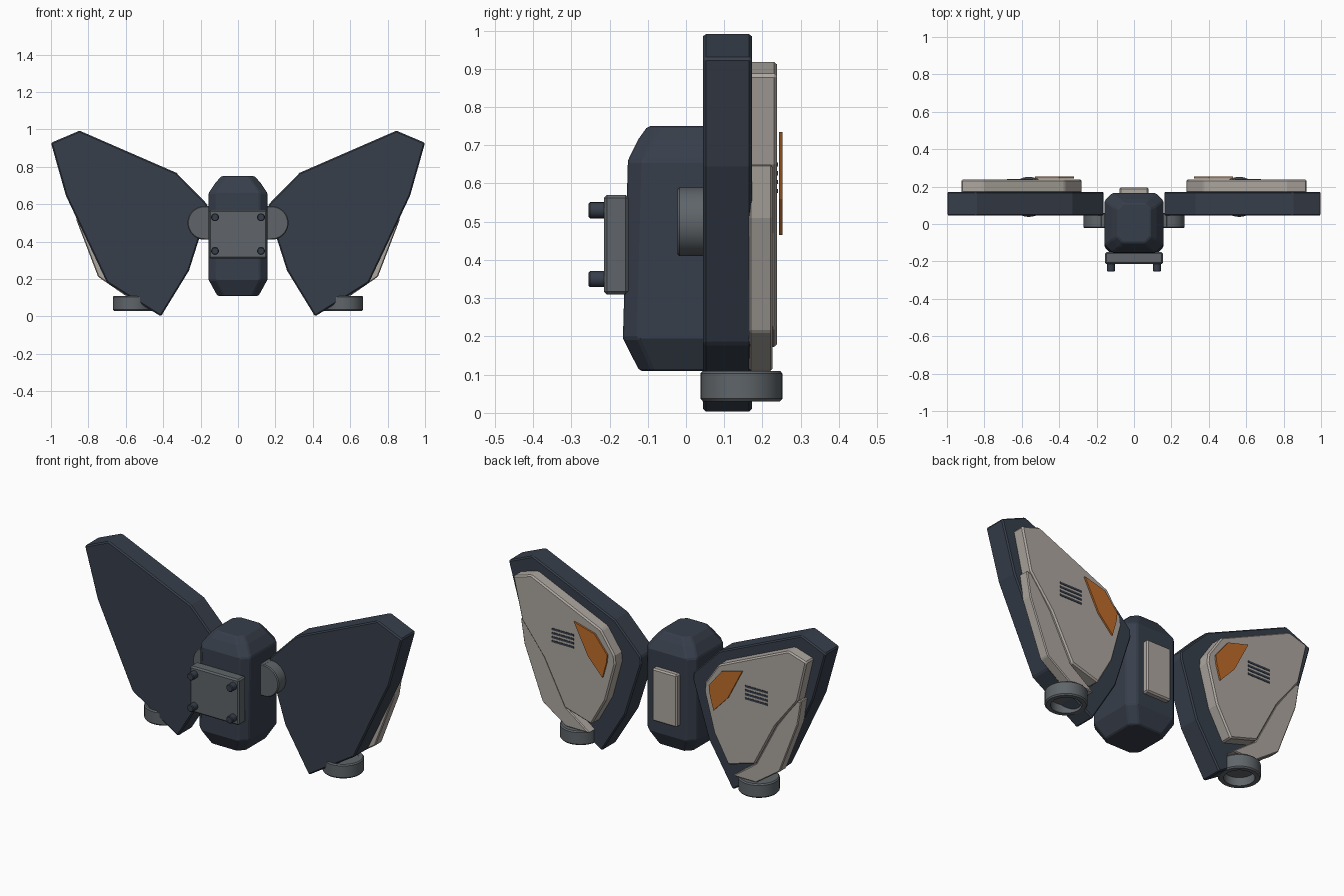
import bpy, bmesh, math
from mathutils import Matrix

if "Cube" in bpy.data.objects:
    bpy.data.objects.remove(bpy.data.objects["Cube"])


def material(name, rgb):
    m = bpy.data.materials.new(name)
    m.diffuse_color = (*rgb, 1)
    m.use_nodes = True
    m.node_tree.nodes["Principled BSDF"].inputs["Base Color"].default_value = m.diffuse_color
    return m


NAVY = material("dark_navy", (0.038, 0.049, 0.070))
GREY = material("steel_grey", (0.115, 0.130, 0.142))
PALE = material("warm_pale_grey", (0.42, 0.385, 0.35))
ORANGE = material("burnt_orange", (0.52, 0.15, 0.022))


def finish(name, bm, mat, bevel=0.0, smooth=False):
    bmesh.ops.recalc_face_normals(bm, faces=bm.faces)
    me = bpy.data.meshes.new(name)
    bm.to_mesh(me)
    bm.free()
    me.materials.append(mat)
    ob = bpy.data.objects.new(name, me)
    bpy.context.collection.objects.link(ob)
    if bevel:
        b = ob.modifiers.new("bevel", 'BEVEL')
        b.width, b.segments, b.limit_method = bevel, 1, 'ANGLE'
    if smooth:
        bpy.ops.object.select_all(action='DESELECT')
        ob.select_set(True)
        bpy.context.view_layer.objects.active = ob
        bpy.ops.object.shade_smooth_by_angle(angle=math.radians(35))
    return ob


def plate(name, outline, y0, y1, mat, side=1, bevel=0.0):
    """Outline in x, z extruded along y."""
    bm = bmesh.new()
    face = bm.faces.new([bm.verts.new((side * x, y0, z)) for x, z in outline])
    new = bmesh.ops.extrude_face_region(bm, geom=[face])["geom"]
    verts = [v for v in new if isinstance(v, bmesh.types.BMVert)]
    bmesh.ops.translate(bm, verts=verts, vec=(0, y1 - y0, 0))
    return finish(name, bm, mat, bevel)


def rect(x0, x1, z0, z1):
    return [(x0, z0), (x1, z0), (x1, z1), (x0, z1)]


def cylinder_y(name, x, z, r, y0, y1, mat, n=32, bevel=0.0):
    bm = bmesh.new()
    m = Matrix.Translation((x, (y0 + y1) / 2, z)) @ Matrix.Rotation(math.pi / 2, 4, 'X')
    bmesh.ops.create_cone(bm, cap_ends=True, segments=n, radius1=r, radius2=r,
                          depth=y1 - y0, matrix=m)
    return finish(name, bm, mat, bevel, True)


def lathe_z(name, x, y, profile, mat, n=40):
    """Closed radius, height profile revolved about a vertical axis."""
    bm = bmesh.new()
    rings = [[bm.verts.new((x + r * math.cos(2 * math.pi * i / n),
                            y + r * math.sin(2 * math.pi * i / n), z))
              for i in range(n)] for r, z in profile]
    for k, a in enumerate(rings):
        b = rings[(k + 1) % len(rings)]
        for i in range(n):
            j = (i + 1) % n
            bm.faces.new((a[i], a[j], b[j], b[i]))
    return finish(name, bm, mat, 0, True)


# Body: chamfered rectangles lofted upwards (z, half width, y front, y back, chamfer)
sections = [(0.11, 0.11, -0.122, 0.125, 0.035), (0.195, 0.157, -0.165, 0.165, 0.04),
            (0.66, 0.157, -0.152, 0.165, 0.04), (0.715, 0.12, -0.125, 0.135, 0.04),
            (0.75, 0.088, -0.10, 0.11, 0.03)]
bm = bmesh.new()
loops = []
for z, w, f, b, c in sections:
    pts = [(-w + c, f), (w - c, f), (w, f + c), (w, b - c),
           (w - c, b), (-w + c, b), (-w, b - c), (-w, f + c)]
    loops.append([bm.verts.new((x, y, z)) for x, y in pts])
for lo, hi in zip(loops, loops[1:]):
    for i in range(8):
        j = (i + 1) % 8
        bm.faces.new((lo[i], lo[j], hi[j], hi[i]))
bm.faces.new(loops[0])
bm.faces.new(loops[-1])
finish("body", bm, NAVY, 0.006)

# Front mount with four bolts, and rear cover
plate("front_mount", rect(-0.155, 0.155, 0.31, 0.57), -0.215, -0.15, GREY, 1, 0.008)
for x in (-0.123, 0.123):
    for z in (0.35, 0.53):
        cylinder_y("mount_bolt", x, z, 0.021, -0.255, -0.21, NAVY, 20, 0.004)
plate("rear_cover", rect(-0.078, 0.078, 0.27, 0.57), 0.155, 0.196, PALE, 1, 0.008)

WING = [(0.847, 0.993), (1.0, 0.928), (0.92, 0.645), (0.70, 0.18), (0.412, 0.0),
        (0.262, 0.245), (0.162, 0.56), (0.165, 0.60), (0.33, 0.768)]
PANEL = [(0.81, 0.92), (0.925, 0.885), (0.87, 0.65), (0.73, 0.47), (0.60, 0.22),
         (0.43, 0.17), (0.34, 0.33), (0.28, 0.55), (0.285, 0.60), (0.37, 0.725)]
LOWER = [(0.885, 0.65), (0.862, 0.51), (0.748, 0.212), (0.60, 0.11), (0.45, 0.11),
         (0.60, 0.22), (0.73, 0.47), (0.85, 0.64)]
MARK = [(0.53, 0.735), (0.40, 0.70), (0.32, 0.60), (0.325, 0.555), (0.35, 0.465), (0.44, 0.56)]

for s, label in ((-1, "left"), (1, "right")):
    # Wing and its rear armour
    plate(label + "_wing", WING, 0.045, 0.172, NAVY, s, 0.007)
    plate(label + "_main_panel", PANEL, 0.165, 0.238, PALE, s, 0.008)
    plate(label + "_lower_panel", LOWER, 0.165, 0.226, PALE, s, 0.005)
    plate(label + "_accent", MARK, 0.2435, 0.253, ORANGE, s)
    for k in range(4):
        z = 0.575 + 0.023 * k
        plate(label + "_vent_slit", rect(0.54, 0.68, z, z + 0.011), 0.234, 0.2405, NAVY, s)
    # Shoulder joint
    cylinder_y(label + "_joint", s * 0.18, 0.50, 0.09, -0.022, 0.06, GREY, 40, 0.005)
    plate(label + "_joint_arm", rect(0.10, 0.18, 0.41, 0.59), -0.022, 0.06, GREY, s, 0.005)
    # Thruster ring with recessed core
    lathe_z(label + "_thruster", s * 0.562, 0.145,
            [(0.078, 0.03), (0.101, 0.03), (0.107, 0.037), (0.107, 0.103),
             (0.101, 0.11), (0.078, 0.11)], GREY)
    bm = bmesh.new()
    bmesh.ops.create_cone(bm, cap_ends=True, segments=40, radius1=0.08, radius2=0.08,
                          depth=0.03, matrix=Matrix.Translation((s * 0.562, 0.145, 0.092)))
    finish(label + "_thruster_core", bm, GREY, 0, True)
